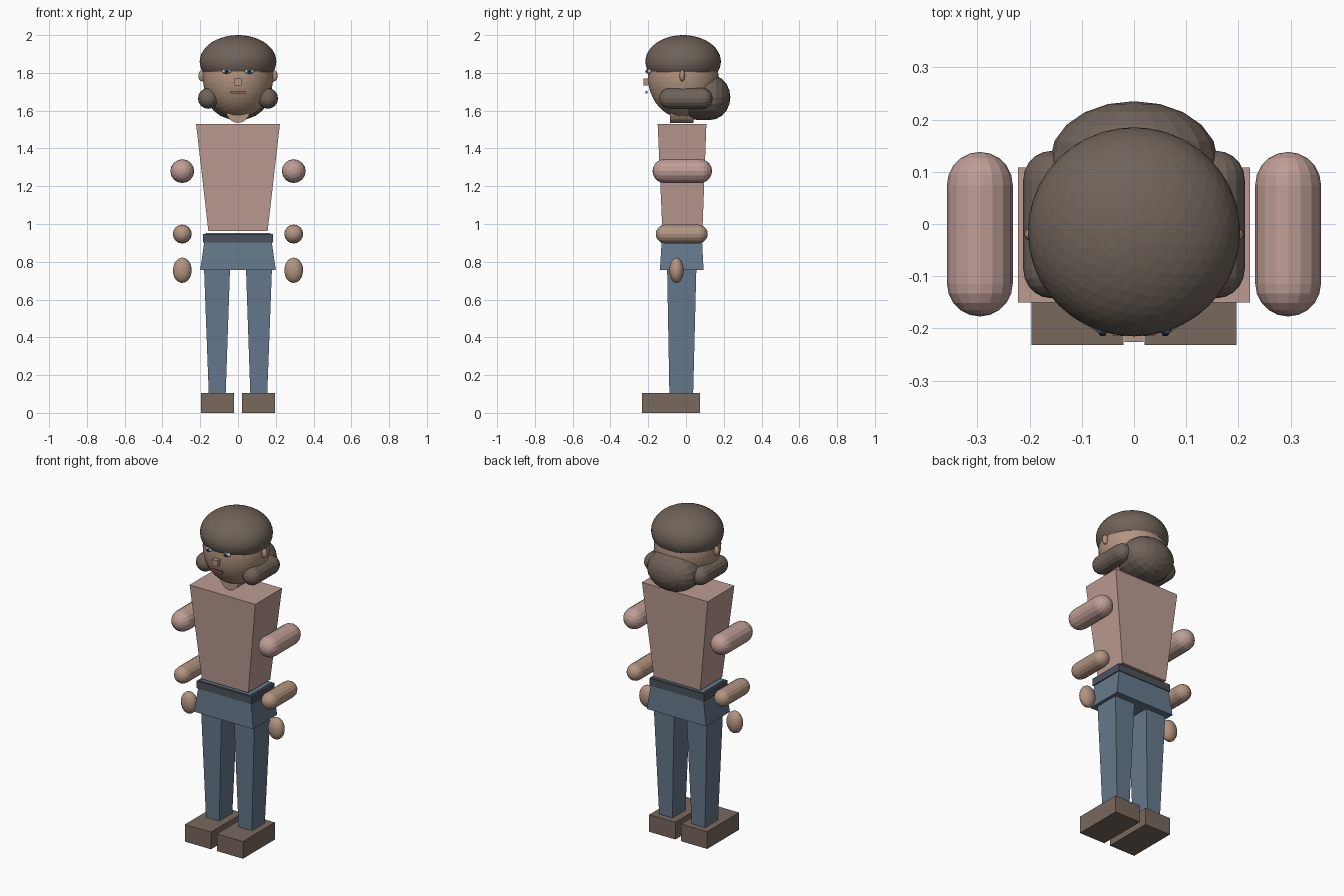
import bpy, bmesh
from math import sin, cos, pi
from mathutils import Matrix, Vector

if "Cube" in bpy.data.objects:
    bpy.data.objects.remove(bpy.data.objects["Cube"])


def mat(name, *rgb):
    m = bpy.data.materials.new(name)
    m.diffuse_color = (*rgb, 1)
    m.use_nodes = True
    m.node_tree.nodes["Principled BSDF"].inputs["Base Color"].default_value = m.diffuse_color
    return m


SKIN = mat("skin", .45, .30, .22)
HAIR = mat("hair", .16, .125, .10)
SHIRT = mat("shirt", .50, .33, .29)
SLEEVE = mat("sleeve", .52, .34, .31)
DENIM = mat("denim", .13, .19, .26)
BELT = mat("belt_dark", .07, .085, .11)
SHOE = mat("shoe_brown", .19, .14, .11)
LIP = mat("lip", .35, .13, .12)
WHITE = mat("eye_white", .75, .75, .75)
BLUE = mat("iris_blue", .10, .18, .28)
BLACK = mat("pupil_dark", .02, .02, .025)


def finish(name, bm, material, smooth=False):
    bmesh.ops.recalc_face_normals(bm, faces=bm.faces)
    me = bpy.data.meshes.new(name)
    bm.to_mesh(me)
    bm.free()
    me.materials.append(material)
    ob = bpy.data.objects.new(name, me)
    bpy.context.collection.objects.link(ob)
    return ob


def block(name, material, z0, z1, bottom, top=None):
    """Tapered box: bottom and top are (x0, x1, y0, y1)."""
    bm = bmesh.new()
    bmesh.ops.create_cube(bm, size=1)
    for v in bm.verts:
        x0, x1, y0, y1 = (top or bottom) if v.co.z > 0 else bottom
        v.co = (x1 if v.co.x > 0 else x0, y1 if v.co.y > 0 else y0,
                z1 if v.co.z > 0 else z0)
    return finish(name, bm, material)


def ball(name, material, centre, radii, detail=3):
    bm = bmesh.new()
    bmesh.ops.create_icosphere(bm, subdivisions=detail, radius=1)
    bm.transform(Matrix.Translation(centre) @ Matrix.Diagonal((*radii, 1)))
    return finish(name, bm, material)


def capsule(name, material, x, z, rx, rz, y0, y1, cap, sides=16):
    """Round-ended bar along y with elliptical section."""
    n = 5
    arc = [(sin(i * pi / 2 / n), cos(i * pi / 2 / n)) for i in range(n + 1)]
    prof = [(s, y0 + cap * (1 - c)) for s, c in arc]
    prof += [(s, y1 - cap * (1 - c)) for s, c in reversed(arc)]
    bm = bmesh.new()
    vs = [bm.verts.new((s, y, 0)) for s, y in prof]
    es = [bm.edges.new(p) for p in zip(vs, vs[1:])]
    bmesh.ops.spin(bm, geom=vs + es, cent=(0, 0, 0), axis=(0, 1, 0),
                   angle=2 * pi, steps=sides, use_duplicate=False)
    bmesh.ops.remove_doubles(bm, verts=bm.verts, dist=1e-5)
    bm.transform(Matrix.Translation((x, 0, z)) @ Matrix.Diagonal((rx, 1, rz, 1)))
    return finish(name, bm, material)


def mirrored(s, x0, x1, y0, y1):
    return (*sorted((s * x0, s * x1)), y0, y1)


# Paired parts
for s, side in ((-1, "right"), (1, "left")):
    block(f"{side}_shoe", SHOE, 0, .105, mirrored(s, .02, .196, -.232, .075))
    block(f"{side}_leg", DENIM, .105, .77, mirrored(s, .065, .155, -.088, .038),
          mirrored(s, .042, .18, -.10, .055))
    capsule(f"{side}_upper_arm", SLEEVE, s * .295, 1.28, .063, .063, -.177, .138, .063)
    capsule(f"{side}_forearm", SKIN, s * .295, .947, .05, .05, -.16, .115, .05)
    ball(f"{side}_hand", SKIN, (s * .295, -.05, .755), (.05, .038, .067))
    ball(f"{side}_ear", SKIN, (s * .19, -.02, 1.785), (.02, .014, .03))
    capsule(f"{side}_hair_roll", HAIR, s * .158, 1.665, .054, .055, -.142, .14, .055)
    ball(f"{side}_eye_white", WHITE, (s * .06, -.193, 1.808), (.025, .013, .013))
    ball(f"{side}_iris", BLUE, (s * .06, -.204, 1.808), (.012, .007, .012), 2)
    ball(f"{side}_pupil", BLACK, (s * .06, -.21, 1.808), (.007, .005, .007), 2)

# Hips, belt and torso
block("hips", DENIM, .757, .952, (-.20, .20, -.138, .093), (-.172, .172, -.126, .083))
block("belt", BELT, .903, .948, (-.185, .185, -.135, .09))
block("torso", SHIRT, .963, 1.53, (-.157, .157, -.125, .087), (-.222, .222, -.15, .108))

# Neck: short bar lying front to back
bm = bmesh.new()
bmesh.ops.create_cone(bm, cap_ends=True, segments=16, radius1=.063, radius2=.063, depth=.125)
bm.transform(Matrix.Translation((0, -.023, 1.598)) @ Matrix.Rotation(pi / 2, 4, 'X'))
finish("neck", bm, SKIN)

# Head and hair
ball("head", SKIN, (0, -.015, 1.78), (.187, .187, .22), 4)
ball("hair_cap", HAIR, (0, -.015, 1.86), (.203, .2, .14), 4)
capsule("hair_back", HAIR, 0, 1.671, .16, .121, -.045, .235, .11, 20)

# Nose and mouth
block("nose", SKIN, 1.733, 1.77, (-.018, .018, -.226, -.198))
block("mouth", LIP, 1.69, 1.703, (-.04, .04, -.214, -.203))
